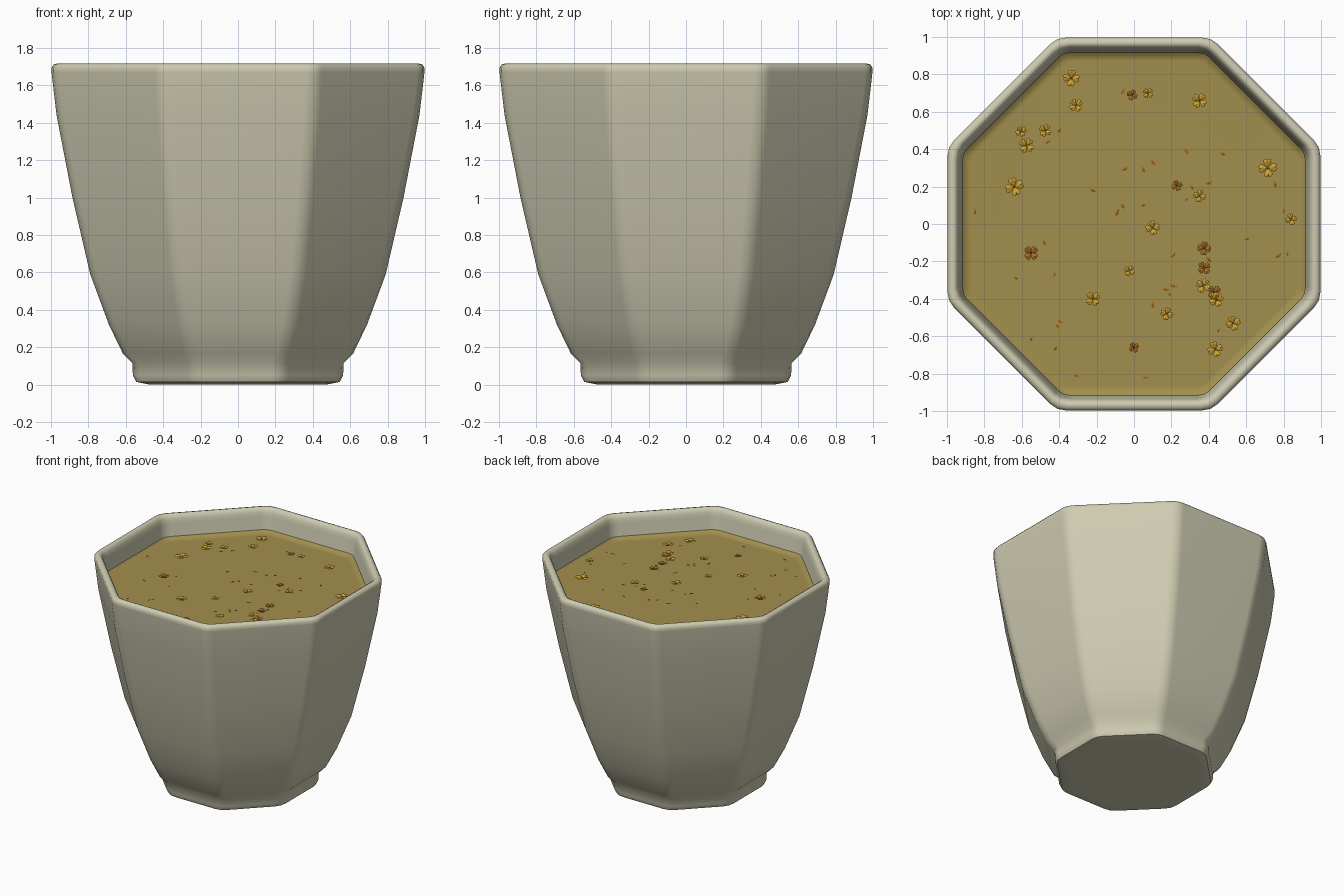
import bpy, bmesh, math, random
from mathutils import Matrix, Vector

if "Cube" in bpy.data.objects:
    bpy.data.objects.remove(bpy.data.objects["Cube"])

random.seed(4)
TEA_Z = 1.53


def material(name, rgb):
    m = bpy.data.materials.new(name)
    m.diffuse_color = (*rgb, 1)
    m.use_nodes = True
    m.node_tree.nodes["Principled BSDF"].inputs["Base Color"].default_value = m.diffuse_color
    return m


glaze = material("celadon glaze", (0.62, 0.60, 0.44))
tea_mat = material("golden tea", (0.36, 0.275, 0.075))
yellow = material("yellow blossom", (0.62, 0.36, 0.03))
amber = material("amber blossom", (0.40, 0.15, 0.015))


def octagon(apothem, z, soft):
    """Octagon with flats facing the axes and gently rounded corners."""
    pts = []
    for i in range(8):
        a = math.radians(22.5 + 45 * i)
        corner = Vector((math.cos(a), math.sin(a), 0)) * apothem / math.cos(math.pi / 8)
        along = Vector((-math.sin(a), math.cos(a), 0))
        inward = -corner.normalized()
        c, s = math.cos(math.pi / 8), math.sin(math.pi / 8)
        p0 = corner + (inward * s - along * c) * soft
        p2 = corner + (inward * s + along * c) * soft
        for t in (0, 0.5, 1):
            p = p0 * (1 - t) ** 2 + corner * 2 * t * (1 - t) + p2 * t * t
            pts.append(Vector((p.x, p.y, z)))
    return pts


def finish(bm, name, mat):
    me = bpy.data.meshes.new(name)
    bm.to_mesh(me)
    bm.free()
    me.materials.append(mat)
    ob = bpy.data.objects.new(name, me)
    bpy.context.collection.objects.link(ob)
    bpy.context.view_layer.objects.active = ob
    ob.select_set(True)
    return ob


def loft(name, profile, mat, cap_start, cap_end, soft=0.05):
    """Stack octagons along an (apothem, height) profile."""
    bm = bmesh.new()
    rings = [[bm.verts.new(p) for p in octagon(r, z, soft)] for r, z in profile]
    for lo, hi in zip(rings, rings[1:]):
        n = len(lo)
        for i in range(n):
            j = (i + 1) % n
            bm.faces.new((lo[i], lo[j], hi[j], hi[i]))
    if cap_start:
        bm.faces.new(rings[0][::-1])
    if cap_end:
        bm.faces.new(rings[-1])
    ob = finish(bm, name, mat)
    bpy.ops.object.shade_smooth_by_angle(angle=math.radians(50))
    wn = ob.modifiers.new("even shading", 'WEIGHTED_NORMAL')
    wn.keep_sharp = True
    ob.select_set(False)
    return ob


# Cup: foot, flared wall, rounded rim, inner wall and floor
loft("cup", [
    (0.47, 0.0), (0.545, 0.015), (0.562, 0.05), (0.565, 0.115),
    (0.615, 0.165), (0.69, 0.32), (0.79, 0.59), (0.885, 1.0),
    (0.97, 1.44), (0.997, 1.67), (0.997, 1.695), (0.985, 1.712),
    (0.965, 1.717), (0.948, 1.708), (0.938, 1.685), (0.93, 1.65),
    (0.905, 1.44), (0.81, 1.0), (0.71, 0.59), (0.61, 0.32),
    (0.48, 0.2)], glaze, True, True)

# Tea surface with its raised edge against the wall
loft("tea", [(0.916, 1.555), (0.90, 1.543), (0.87, TEA_Z)],
     tea_mat, False, True, 0.03)
tea = bpy.data.objects["tea"]
bm = bmesh.new()
bm.from_mesh(tea.data)
if bm.faces and sum(f.normal.z for f in bm.faces) < 0:
    bmesh.ops.reverse_faces(bm, faces=bm.faces[:])
bm.to_mesh(tea.data)
bm.free()


def petal(bm, mat4, outline, thick):
    """Thin domed petal from a half outline mirrored across its length."""
    full = outline + [(u, -v) for u, v in outline[::-1] if v > 0]
    mid = sum(u for u, v in full) / len(full)
    edge = [bm.verts.new(mat4 @ Vector((u, v, 0.15 * u))) for u, v in full]
    top = bm.verts.new(mat4 @ Vector((mid, 0, 0.15 * mid + thick)))
    low = bm.verts.new(mat4 @ Vector((mid, 0, 0.15 * mid - thick * 0.4)))
    for a, b in zip(edge, edge[1:] + edge[:1]):
        bm.faces.new((b, a, top))
        bm.faces.new((a, b, low))


HEART = [(0.06, 0.0), (0.30, 0.27), (0.62, 0.46), (0.90, 0.38), (0.98, 0.18), (0.88, 0.0)]
LEAF = [(-1.0, 0.0), (-0.45, 0.42), (0.35, 0.45), (1.0, 0.0)]


def place(x, y, size, lift):
    return (Matrix.Translation((x, y, TEA_Z + lift))
            @ Matrix.Rotation(random.uniform(0, math.tau), 4, 'Z')
            @ Matrix.Scale(size, 4))


def blossoms(name, spots, mat):
    bm = bmesh.new()
    for x, y, size in spots:
        base = place(x, y, size, 0.008)
        for k in range(4):
            petal(bm, base @ Matrix.Rotation(k * math.pi / 2, 4, 'Z'), HEART, 0.16)
        bmesh.ops.create_icosphere(bm, subdivisions=1, radius=0.12, matrix=base)
    bmesh.ops.recalc_face_normals(bm, faces=bm.faces[:])
    finish(bm, name, mat).select_set(False)


# Whole blossoms floating on the tea
blossoms("yellow_blossoms", [
    (-0.335, 0.78, .045), (-0.31, 0.635, .037), (0.075, 0.70, .029), (0.35, 0.66, .041),
    (-0.605, 0.495, .03), (-0.575, 0.42, .042), (-0.475, 0.50, .034), (-0.64, 0.20, .05),
    (0.715, 0.30, .05), (0.35, 0.15, .034), (0.84, 0.025, .031), (0.10, -0.02, .039),
    (-0.025, -0.25, .03), (-0.22, -0.40, .04), (0.175, -0.48, .034), (0.37, -0.33, .04),
    (0.44, -0.405, .04), (0.53, -0.53, .04), (0.435, -0.67, .042)], yellow)
blossoms("amber_blossoms", [
    (-0.01, 0.69, .029), (0.23, 0.205, .029), (-0.55, -0.155, .04), (0.375, -0.13, .037),
    (0.375, -0.235, .035), (0.43, -0.365, .038), (0.0, -0.66, .028)], amber)

# Loose petals scattered between the blossoms
loose = [
    (-0.06, 0.71), (-0.40, 0.50), (-0.46, 0.44), (0.10, 0.33), (0.05, 0.29), (-0.05, 0.295),
    (0.28, 0.39), (0.475, 0.375), (-0.22, 0.18), (0.31, 0.195), (0.40, 0.22), (0.28, 0.13),
    (0.05, 0.10), (-0.06, 0.095), (-0.09, 0.06), (-0.85, 0.065), (0.755, 0.21), (0.80, 0.07),
    (0.605, -0.08), (0.77, -0.17), (0.82, -0.16), (0.21, -0.165), (-0.48, -0.10),
    (-0.63, -0.29), (-0.425, -0.27), (0.21, -0.33), (0.17, -0.35), (0.19, -0.375),
    (0.10, -0.43), (-0.395, -0.52), (-0.41, -0.545), (-0.55, -0.615), (-0.42, -0.665),
    (-0.31, -0.81), (0.06, -0.82), (0.45, -0.57), (0.40, -0.19)]
bm = bmesh.new()
for x, y in loose:
    petal(bm, place(x, y, random.uniform(0.012, 0.02), 0.006), LEAF, 0.2)
bmesh.ops.recalc_face_normals(bm, faces=bm.faces[:])
finish(bm, "loose_petals", amber).select_set(False)
